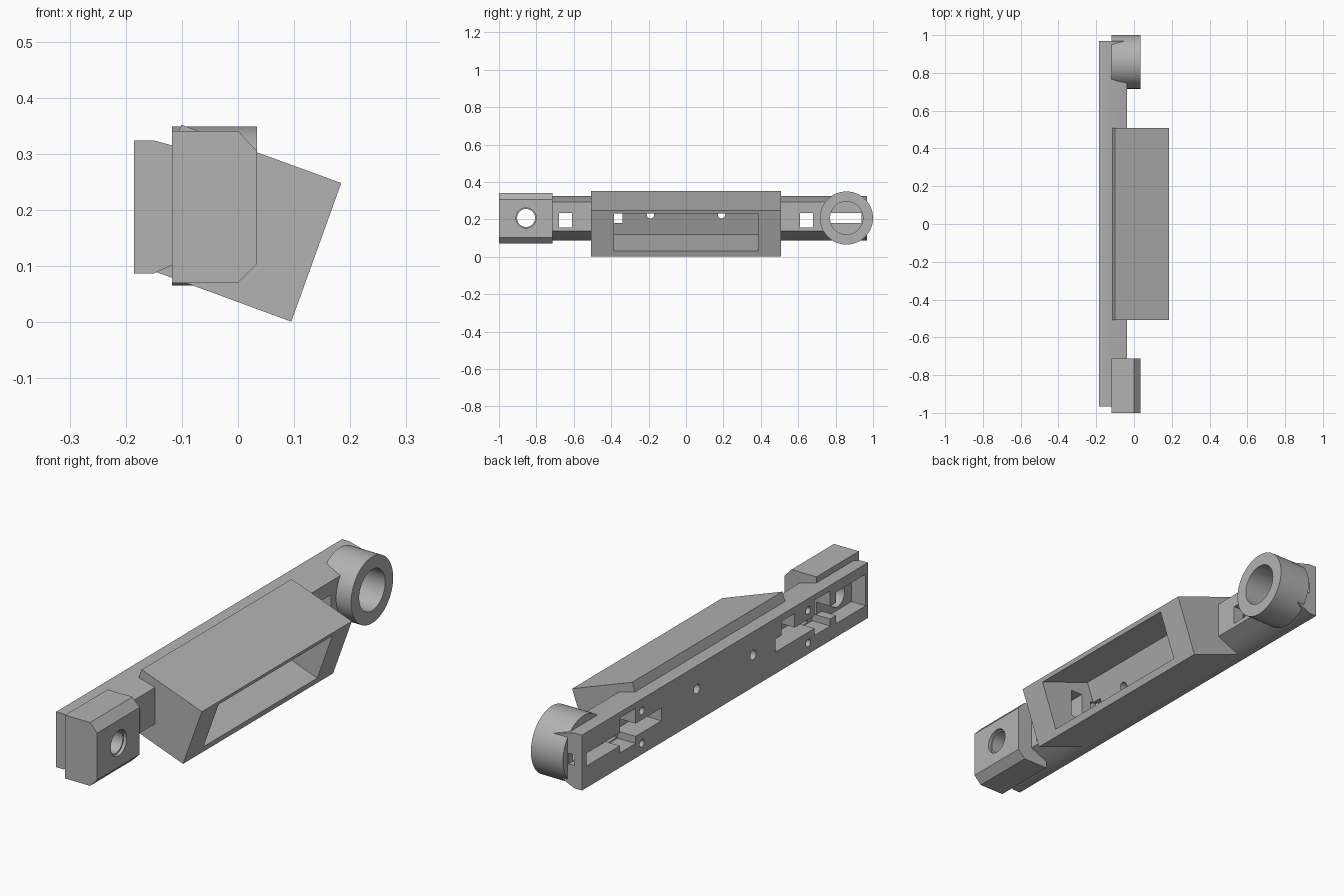
import bpy, bmesh, math
from mathutils import Vector, Matrix

if "Cube" in bpy.data.objects:
    bpy.data.objects.remove(bpy.data.objects["Cube"], do_unlink=True)

grey = bpy.data.materials.new("plain grey")
grey.use_nodes = True
TONE = (0.45, 0.45, 0.45, 1)
grey.diffuse_color = TONE
grey.node_tree.nodes["Principled BSDF"].inputs["Base Color"].default_value = TONE


def finish(name, bm):
    bmesh.ops.recalc_face_normals(bm, faces=bm.faces)
    mesh = bpy.data.meshes.new(name)
    bm.to_mesh(mesh)
    bm.free()
    mesh.materials.append(grey)
    obj = bpy.data.objects.new(name, mesh)
    bpy.context.scene.collection.objects.link(obj)
    return obj


def prism(name, profile, y0, y1):
    """Extrude an x-z profile along y."""
    bm = bmesh.new()
    face = bm.faces.new([bm.verts.new((x, y0, z)) for x, z in profile])
    ext = bmesh.ops.extrude_face_region(bm, geom=[face])
    verts = [v for v in ext["geom"] if isinstance(v, bmesh.types.BMVert)]
    bmesh.ops.translate(bm, verts=verts, vec=(0, y1 - y0, 0))
    return finish(name, bm)


def box(name, x0, x1, y0, y1, z0, z1):
    return prism(name, [(x0, z0), (x1, z0), (x1, z1), (x0, z1)], y0, y1)


def rod(name, x0, x1, y, z, r, sides=64):
    """Cylinder along x."""
    bm = bmesh.new()
    place = Matrix.Translation(((x0 + x1) / 2, y, z)) @ Matrix.Rotation(math.pi / 2, 4, "Y")
    bmesh.ops.create_cone(bm, cap_ends=True, segments=sides, radius1=r, radius2=r,
                          depth=x1 - x0, matrix=place)
    return finish(name, bm)


def cut(obj, cutters):
    """Subtract the cutters and keep the evaluated mesh."""
    for c in cutters:
        m = obj.modifiers.new("cut", "BOOLEAN")
        m.operation, m.solver, m.object = "DIFFERENCE", "EXACT", c
    bpy.context.view_layer.update()
    deps = bpy.context.evaluated_depsgraph_get()
    mesh = bpy.data.meshes.new_from_object(obj.evaluated_get(deps))
    obj.modifiers.clear()
    obj.data = mesh


# Main parts
BACK, STEP, FRONT = -0.185, -0.118, 0.034
MID_Z, RING_Y, BLOCK_Y = 0.207, 0.858, -0.855
spine = prism("spine_bar", [(BACK, 0.087), (-0.15, 0.087), (-0.037, 0.137), (-0.037, 0.293),
                            (-0.15, 0.324), (BACK, 0.324)], -0.965, 0.968)
housing = prism("tilted_housing", [(0.184, 0.248), (0.095, 0.001), (-0.15, 0.091), (-0.15, 0.2),
                                   (-0.118, 0.305), (-0.101, 0.352)], -0.507, 0.507)
block = prism("end_block", [(STEP, 0.07), (0, 0.07), (FRONT, 0.104), (FRONT, 0.305),
                            (0, 0.341), (STEP, 0.341)], -1.0, -0.713)
ring = rod("end_ring", STEP, FRONT, RING_Y, MID_Z, 0.142)

# Deep window in the leaning face of the housing
lean = math.radians(20)
inward = Vector((-math.cos(lean), math.sin(lean)))
along = Vector((math.sin(lean), math.cos(lean)))
low = Vector((0.095, 0.001)) + along * 0.031
high = low + along * 0.213
window = prism("window_cut", [low - inward * 0.05, high - inward * 0.05,
                              high + inward * 0.263, low + inward * 0.263], -0.385, 0.385)

# Bolt holes behind the window and screw holes by the pockets
bolts = [rod("bolt_cut", -0.25, -0.06, y, 0.225, 0.02, 32) for y in (-0.19, 0.19)]
screws = [rod("screw_cut", -0.25, -0.09, y, z, 0.016, 24)
          for y in (-0.562, 0.562) for z in (0.134, 0.273)]

# Cable channels, side windows and nut pocket in the back of the bar
channels = [box("channel_cut", -0.25, -0.085, 0.43, 0.937, 0.18, 0.235),
            box("channel_cut", -0.25, -0.085, -0.8, -0.34, 0.18, 0.235)]
ports = [box("port_cut", -0.25, 0.0, min(s * 0.61, s * 0.68), max(s * 0.61, s * 0.68), 0.155, 0.235)
         for s in (-1, 1)]
recesses = [box("recess_cut", -0.25, -0.1, 0.605, 0.71, 0.15, 0.3),
            box("recess_cut", -0.25, -0.1, -0.71, -0.605, 0.15, 0.3),
            box("recess_cut", -0.25, -0.1, -0.47, -0.38, 0.19, 0.295)]
nut = box("nut_pocket_cut", -0.25, -0.115, -0.95, -0.75, 0.145, 0.28)
end_slot = box("end_slot_cut", -0.15, -0.122, 0.9, 1.05, 0.185, 0.23)

# Wire passage in one end wall of the window
passage = box("passage_cut", -0.1, 0.02, -0.47, -0.37, 0.13, 0.25)

# Bores through ring and block
ring_bore = rod("ring_bore_cut", -0.112, 0.2, RING_Y, MID_Z, 0.088)
ring_hole = rod("ring_hole_cut", -0.2, 0.2, RING_Y, MID_Z, 0.088)
block_bore = rod("block_bore_cut", -0.3, 0.2, BLOCK_Y, MID_Z, 0.048, 48)
counterbore = rod("counterbore_cut", 0.02, 0.2, BLOCK_Y, MID_Z, 0.054, 48)

pockets = channels + recesses
cut(spine, [window, nut, end_slot, ring_bore, block_bore] + bolts + screws + ports + pockets)
cut(housing, [window, passage] + bolts + pockets)
cut(block, [block_bore, counterbore])
cut(ring, [ring_hole])

for c in [window, nut, end_slot, passage, ring_bore, ring_hole, block_bore, counterbore,
          *bolts, *screws, *ports, *pockets]:
    bpy.data.objects.remove(c, do_unlink=True)

# Smooth the round walls, keep the edges crisp
for obj in (spine, housing, block, ring):
    bpy.ops.object.select_all(action="DESELECT")
    obj.select_set(True)
    bpy.context.view_layer.objects.active = obj
    bpy.ops.object.shade_smooth_by_angle(angle=math.radians(25))
